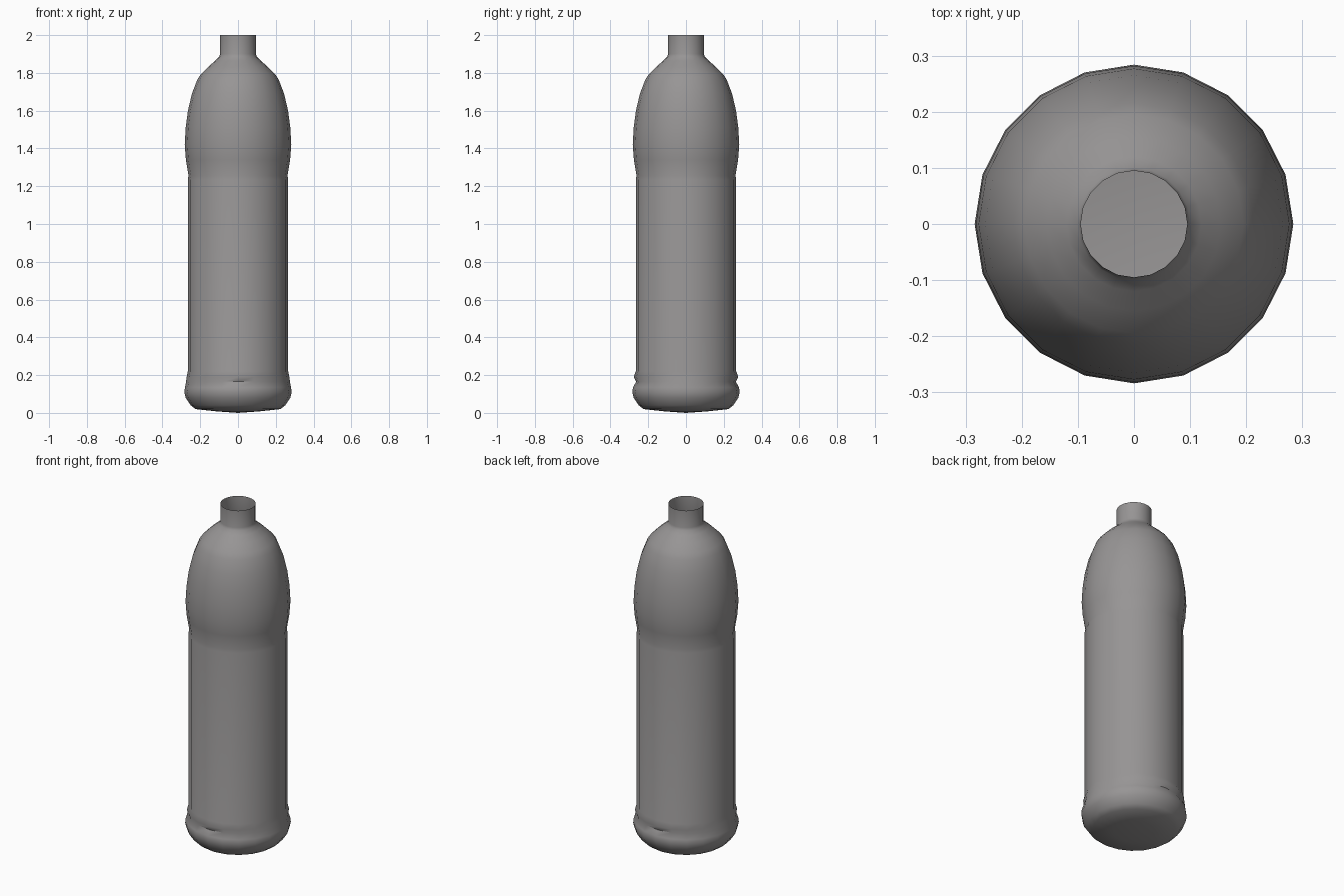
import bpy, bmesh, math

if "Cube" in bpy.data.objects:
    bpy.data.objects.remove(bpy.data.objects["Cube"])

SIDES = 20
# (radius, height, groove depth on the front and back sides)
profile = [
    (0.225, 0.02, 0), (0.25, 0.04, 0), (0.277, 0.08, 0), (0.284, 0.11, 0),
    (0.281, 0.135, 0), (0.275, 0.165, 0.011), (0.272, 0.19, -0.005), (0.266, 0.22, 0),
    (0.266, 1.235, 0), (0.262, 1.255, 0), (0.276, 1.34, 0), (0.282, 1.42, 0),
    (0.277, 1.51, 0), (0.265, 1.60, 0), (0.244, 1.69, 0), (0.215, 1.765, 0),
    (0.195, 1.795, 0), (0.155, 1.835, 0), (0.12, 1.865, 0), (0.100, 1.885, 0),
    (0.095, 1.90, 0), (0.095, 2.0, 0),
]

bm = bmesh.new()
rings = []
for r, z, groove in profile:
    ring = []
    for i in range(SIDES):
        a = 2 * math.pi * i / SIDES
        rr = r - groove * math.sin(a) ** 2
        ring.append(bm.verts.new((rr * math.cos(a), rr * math.sin(a), z)))
    rings.append(ring)

# Wall, open at the neck
for lo, hi in zip(rings, rings[1:]):
    for i in range(SIDES):
        j = (i + 1) % SIDES
        bm.faces.new((lo[i], lo[j], hi[j], hi[i]))

# Slightly bulged base
mid = [bm.verts.new((v.co.x * 0.5, v.co.y * 0.5, 0.008)) for v in rings[0]]
tip = bm.verts.new((0, 0, 0))
for i in range(SIDES):
    j = (i + 1) % SIDES
    bm.faces.new((rings[0][j], rings[0][i], mid[i], mid[j]))
    bm.faces.new((mid[j], mid[i], tip))
for f in bm.faces:
    f.smooth = True

mesh = bpy.data.meshes.new("bottle")
bm.to_mesh(mesh)
bm.free()
bottle = bpy.data.objects.new("bottle", mesh)
bpy.context.collection.objects.link(bottle)

grey = bpy.data.materials.new("warm grey")
grey.diffuse_color = (0.31, 0.30, 0.30, 1)
grey.use_nodes = True
grey.node_tree.nodes["Principled BSDF"].inputs["Base Color"].default_value = grey.diffuse_color
mesh.materials.append(grey)

bpy.context.view_layer.objects.active = bottle
bottle.select_set(True)
bpy.ops.object.shade_smooth_by_angle(angle=math.radians(50))
